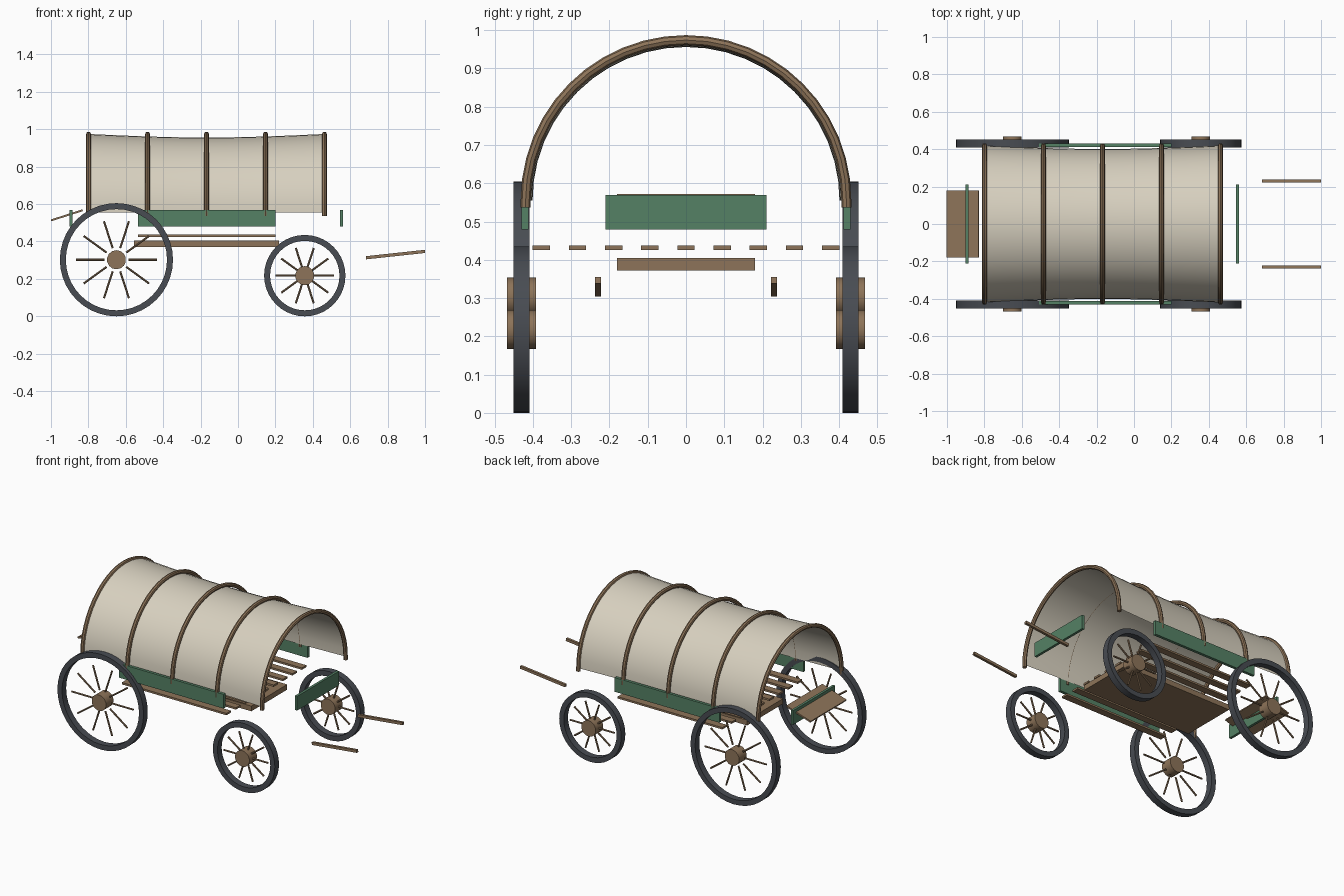
import bpy, bmesh
from math import pi, sin, cos, atan2, hypot
from mathutils import Matrix, Vector

if "Cube" in bpy.data.objects:
    bpy.data.objects.remove(bpy.data.objects["Cube"])


def material(name, rgb):
    m = bpy.data.materials.new(name)
    m.diffuse_color = (*rgb, 1)
    m.use_nodes = True
    m.node_tree.nodes["Principled BSDF"].inputs["Base Color"].default_value = m.diffuse_color
    return m


WOOD = material("wood", (0.27, 0.175, 0.1))
GREEN = material("green_paint", (0.09, 0.22, 0.13))
IRON = material("iron", (0.065, 0.072, 0.085))
CANVAS = material("canvas", (0.68, 0.63, 0.52))


def finish(name, bm, mat, smooth=False):
    bmesh.ops.recalc_face_normals(bm, faces=bm.faces)
    mesh = bpy.data.meshes.new(name)
    bm.to_mesh(mesh)
    bm.free()
    mesh.materials.append(mat)
    ob = bpy.data.objects.new(name, mesh)
    bpy.context.collection.objects.link(ob)
    if smooth:
        bpy.ops.object.select_all(action='DESELECT')
        ob.select_set(True)
        bpy.context.view_layer.objects.active = ob
        bpy.ops.object.shade_smooth_by_angle(angle=pi / 6)
    return ob


def box(name, centre, size, mat, tilt=0):
    bm = bmesh.new()
    bmesh.ops.create_cube(bm, size=1, matrix=Matrix.Translation(centre)
                          @ Matrix.Rotation(-tilt, 4, 'Y') @ Matrix.Diagonal((*size, 1)))
    return finish(name, bm, mat)


def sweep(bm, rings, closed=False):
    """Skin a list of rings of points; cap the ends when open."""
    rows = [[bm.verts.new(p) for p in r] for r in rings]
    n = len(rows[0])
    for i in range(len(rows) - (not closed)):
        a, b = rows[i], rows[(i + 1) % len(rows)]
        for j in range(n):
            bm.faces.new((a[j], a[(j + 1) % n], b[(j + 1) % n], b[j]))
    if not closed:
        bm.faces.new(rows[0])
        bm.faces.new(rows[-1])


def wheel(name, x, y, r):
    # rim with a rectangular section
    bm = bmesh.new()
    inner = r - 0.032
    section = [(r, -0.021), (r, 0.021), (inner, 0.021), (inner, -0.021)]
    sweep(bm, [[(x + q * sin(a), y + d, r + q * cos(a)) for q, d in section]
               for a in (2 * pi * i / 40 for i in range(40))], True)
    finish(name + "_rim", bm, IRON, True)
    # hub
    bm = bmesh.new()
    bmesh.ops.create_cone(bm, cap_ends=True, segments=14, radius1=0.051, radius2=0.051, depth=0.075,
                          matrix=Matrix.Translation((x, y, r)) @ Matrix.Rotation(pi / 2, 4, 'X'))
    finish(name + "_hub", bm, WOOD, True)
    # ten loose spokes
    bm = bmesh.new()
    for i in range(10):
        bmesh.ops.create_cone(bm, cap_ends=True, segments=8, radius1=0.0055, radius2=0.0055, depth=0.5 * r,
                              matrix=Matrix.Translation((x, y, r)) @ Matrix.Rotation(2 * pi * i / 10 + pi / 2, 4, 'Y')
                              @ Matrix.Translation((0, 0, 0.465 * r)))
    finish(name + "_spokes", bm, WOOD, True)


# Wheels, side boards and shafts on both sides
for side, s in (("left", 1), ("right", -1)):
    wheel("rear_wheel_" + side, -0.65, s * 0.43, 0.3025)
    wheel("front_wheel_" + side, 0.357, s * 0.43, 0.2175)
    box("side_board_" + side, (-0.168, s * 0.421, 0.524), (0.735, 0.018, 0.09), GREEN)
    box("shaft_" + side, (0.842, s * 0.23, 0.33), (hypot(0.315, 0.034), 0.016, 0.017), WOOD, atan2(0.034, 0.315))

# Bed: base plate, floor slats, end boards, tail step
box("base_plate", (-0.168, 0, 0.388), (0.775, 0.36, 0.033), WOOD)
for i in range(9):
    box("floor_slat", (-0.168, (i - 4) * 0.0945, 0.431), (0.735, 0.045, 0.012), WOOD)
box("front_board", (0.554, 0, 0.524), (0.016, 0.42, 0.09), GREEN)
box("rear_board", (-0.892, 0, 0.524), (0.016, 0.42, 0.09), GREEN)
box("tail_step", (-0.915, 0, 0.54), (0.178, 0.36, 0.01), WOOD, atan2(0.054, 0.168))

# Canvas cover, sagging gently towards the middle
BASE, X0, X1, COLS, ROWS = 0.555, -0.802, 0.465, 16, 24
bm = bmesh.new()
grid = []
for i in range(COLS + 1):
    t = i / COLS
    rad = 0.42 - 0.019 * sin(pi * t)
    grid.append([bm.verts.new((X0 + (X1 - X0) * t, rad * cos(pi * j / ROWS), BASE + rad * sin(pi * j / ROWS)))
                 for j in range(ROWS + 1)])
for i in range(COLS):
    for j in range(ROWS):
        bm.faces.new((grid[i][j], grid[i + 1][j], grid[i + 1][j + 1], grid[i][j + 1]))
finish("canvas_cover", bm, CANVAS, True)

# Five bent hoops
for k in range(5):
    x = -0.799 + k * 0.3153
    bm = bmesh.new()
    rings = []
    path = [(0, -0.018)] + [(pi * j / 24, 0) for j in range(25)] + [(pi, -0.018)]
    for a, drop in path:
        rings.append([(x + 0.013 * cos(b), (0.419 + 0.013 * sin(b)) * cos(a),
                       BASE + drop + (0.419 + 0.013 * sin(b)) * sin(a))
                      for b in (2 * pi * m / 8 for m in range(8))])
    sweep(bm, rings)
    finish("hoop", bm, WOOD, True)
